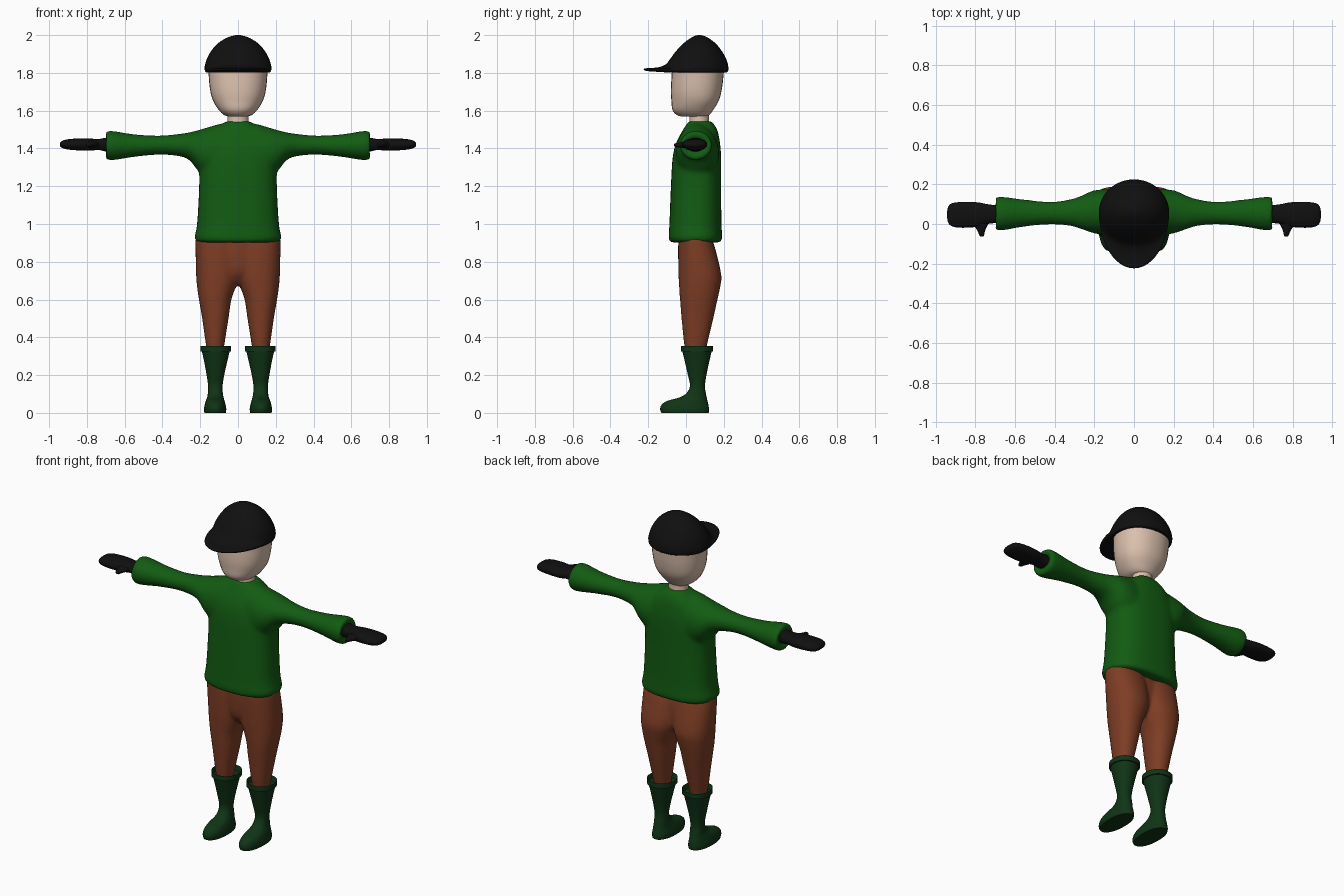
import bpy, bmesh, math
from mathutils import Vector


def material(name, rgb):
    m = bpy.data.materials.new(name)
    m.diffuse_color = (*rgb, 1)
    return m


GREEN = material("jumper green", (0.006, 0.105, 0.006))
BROWN = material("trouser brown", (0.21, 0.047, 0.018))
DARK_GREEN = material("boot dark green", (0.005, 0.035, 0.008))
SKIN = material("skin", (0.71, 0.53, 0.42))
BLACK = material("black cloth", (0.005, 0.005, 0.005))


def spline(rings, steps):
    """Catmull-Rom interpolation of cross-sections."""
    pts = [rings[0]] + rings + [rings[-1]]
    out = []
    for a, b, c, d in zip(pts, pts[1:], pts[2:], pts[3:]):
        for k in range(steps):
            t = k / steps
            out.append([0.5 * (2*q + (r-p)*t + (2*p-5*q+4*r-s)*t*t + (3*q-p-3*r+s)*t**3)
                        for p, q, r, s in zip(a, b, c, d)])
    return out + [rings[-1]]


def loft(bm, rings, axis="z", power=2.0, n=32, steps=4):
    """Rings are (position, u0, u1, v0, v1[, v of widest point]) across the axis."""
    rings = [list(r) if len(r) == 6 else [*r, (r[3] + r[4]) / 2] for r in rings]
    loops = []
    for t, u0, u1, v0, v1, vc in spline(rings, steps):
        loop = []
        for i in range(n):
            a = 2 * math.pi * i / n
            c, s = math.cos(a), math.sin(a)
            c = math.copysign(abs(c) ** (2 / power), c)
            s = math.copysign(abs(s) ** (2 / power), s)
            u = (u0 + u1) / 2 + c * (u1 - u0) / 2
            v = vc + s * ((v1 - vc) if s > 0 else (vc - v0))
            loop.append(bm.verts.new({"z": (u, v, t), "x": (t, u, v), "y": (u, t, v)}[axis]))
        loops.append(loop)
    for a, b in zip(loops, loops[1:]):
        for i in range(n):
            j = (i + 1) % n
            bm.faces.new((a[i], a[j], b[j], b[i]))
    bm.faces.new(loops[0])
    bm.faces.new(loops[-1])


def finish(name, bm, mat, mirror=False, blend=0, angle=50):
    bmesh.ops.recalc_face_normals(bm, faces=bm.faces[:])
    me = bpy.data.meshes.new(name)
    bm.to_mesh(me)
    bm.free()
    me.materials.append(mat)
    for p in me.polygons:
        p.use_smooth = True
    me.set_sharp_from_angle(angle=math.radians(angle))
    ob = bpy.data.objects.new(name, me)
    bpy.context.collection.objects.link(ob)
    if mirror:
        m = ob.modifiers.new("mirror", "MIRROR")
        m.use_mirror_merge = False
    if blend:
        r = ob.modifiers.new("fuse", "REMESH")
        r.mode = "VOXEL"
        r.voxel_size = blend
        r.use_smooth_shade = True
        s = ob.modifiers.new("soften", "SMOOTH")
        s.factor = 0.5
        s.iterations = 5
    return ob


def sym(z, hx, y0, y1, *vc):
    return (z, -hx, hx, y0, y1, *vc)


# Jumper: torso and sleeves fused into one knitted shape
bm = bmesh.new()
loft(bm, [sym(.902, .19, -.065, .165), sym(.905, .215, -.085, .185), sym(.93, .23, -.092, .192),
          sym(1.0, .217, -.088, .188), sym(1.2, .206, -.08, .186), sym(1.35, .205, -.071, .186),
          sym(1.43, .18, -.052, .18), sym(1.5, .12, -.015, .165), sym(1.545, .06, .015, .135)],
     power=2.5)
sleeve = [(.08, -.055, .17, 1.2, 1.532), (.15, -.055, .175, 1.23, 1.515),
          (.21, -.045, .168, 1.28, 1.497), (.26, -.028, .145, 1.34, 1.485),
          (.32, -.01, .125, 1.36, 1.476), (.42, -.002, .112, 1.367, 1.468),
          (.55, -.013, .123, 1.355, 1.475), (.66, -.032, .137, 1.338, 1.492),
          (.695, -.03, .135, 1.342, 1.49), (.7, -.015, .12, 1.36, 1.47),
          (.685, .0, .1, 1.38, 1.455)]
loft(bm, [(-r[0], *r[1:]) for r in sleeve[::-1]] + sleeve, axis="x")
finish("jumper", bm, GREEN, blend=.012)

# Trousers: two legs fused at the hips
bm = bmesh.new()
for s in (-1, 1):
    leg = [(.93, .0, .225, -.04, .135), (.86, -.01, .225, -.042, .158), (.73, -.005, .222, -.04, .187),
           (.66, .014, .216, -.036, .18), (.6, .035, .207, -.032, .167), (.5, .05, .19, -.024, .145),
           (.36, .072, .17, -.01, .112), (.3, .08, .16, .0, .1)]
    loft(bm, [(z, *sorted((s * a, s * b)), c, d) for z, a, b, c, d in leg], power=2.2)
loft(bm, [sym(.93, .14, -.04, .125), sym(.85, .14, -.04, .14), sym(.75, .1, -.03, .14),
          sym(.7, .06, .0, .12), sym(.675, .03, .03, .1)])
finish("trousers", bm, BROWN, blend=.011)

# Boots: flared shaft with a hollow top, narrow ankle and rounded toe
bm = bmesh.new()
loft(bm, [(0, .064, .178, -.13, .12, .0), (.02, .062, .18, -.137, .122, .0),
          (.045, .066, .176, -.128, .118, .0), (.065, .072, .17, -.095, .113, .02),
          (.08, .076, .164, -.04, .11, .04), (.1, .08, .16, -.002, .106, .055),
          (.14, .082, .158, .021, .1, .06), (.2, .073, .166, .01, .108, .06),
          (.28, .055, .181, -.008, .125, .06), (.354, .037, .198, -.026, .143, .06)],
     power=2.2, steps=3)
top = [f for f in bm.faces if len(f.verts) == 32 and f.calc_center_median().z > .3]
bmesh.ops.inset_region(bm, faces=top, thickness=.008, depth=0)
hole = bmesh.ops.extrude_face_region(bm, geom=top)["geom"]
bmesh.ops.translate(bm, vec=(0, 0, -.03), verts=[v for v in hole if isinstance(v, bmesh.types.BMVert)])
bmesh.ops.delete(bm, geom=top, context="FACES_ONLY")
finish("boots", bm, DARK_GREEN, mirror=True)

# Head with a flat face and rounded chin
bm = bmesh.new()
loft(bm, [sym(1.568, .045, -.02, .11, .05), sym(1.578, .075, -.05, .125, .05),
          sym(1.605, .103, -.072, .145, .05), sym(1.65, .131, -.077, .172, .06),
          sym(1.7, .146, -.08, .187, .06), sym(1.77, .154, -.077, .197, .06),
          sym(1.83, .154, -.07, .198, .06), sym(1.9, .12, -.035, .17, .06)], power=2.2)
finish("head", bm, SKIN)

# Neck
bm = bmesh.new()
loft(bm, [sym(1.5, .062, .01, .13), sym(1.55, .056, .018, .122), sym(1.62, .058, .015, .125)])
finish("neck", bm, SKIN)

# Cap: dome flowing forward into a thin peak
bm = bmesh.new()
loft(bm, [sym(1.802, .16, -.085, .208, .06), sym(1.803, .17, -.11, .217, .06),
          sym(1.809, .175, -.2, .222, .06), sym(1.815, .176, -.221, .224, .06),
          sym(1.824, .177, -.217, .225, .06), sym(1.829, .177, -.15, .224, .06),
          sym(1.845, .174, -.108, .222, .06), sym(1.875, .165, -.083, .212, .06),
          sym(1.915, .143, -.053, .19, .065), sym(1.955, .108, -.015, .158, .068),
          sym(1.985, .062, .025, .118, .07), sym(1.998, .022, .052, .088, .07),
          sym(2.0, .004, .066, .074, .07)], n=48, steps=3)
finish("cap", bm, BLACK, angle=80)

# Gloves: mitten hand with a thumb pointing forward
bm = bmesh.new()
loft(bm, [(.66, .01, .09, 1.385, 1.455), (.7, .005, .095, 1.384, 1.456), (.74, .0, .1, 1.392, 1.45),
          (.78, -.012, .108, 1.388, 1.452), (.83, -.018, .112, 1.389, 1.453),
          (.89, -.018, .11, 1.393, 1.45), (.925, -.008, .102, 1.4, 1.443),
          (.94, .012, .082, 1.41, 1.433), (.943, .035, .06, 1.418, 1.426)], axis="x", power=2.3)
loft(bm, [(.03, .725, .82, 1.4, 1.44), (-.005, .738, .808, 1.402, 1.438),
          (-.035, .752, .79, 1.405, 1.432), (-.055, .756, .782, 1.408, 1.428),
          (-.064, .762, .776, 1.414, 1.422)], axis="y", n=16)
finish("gloves", bm, BLACK, mirror=True)
